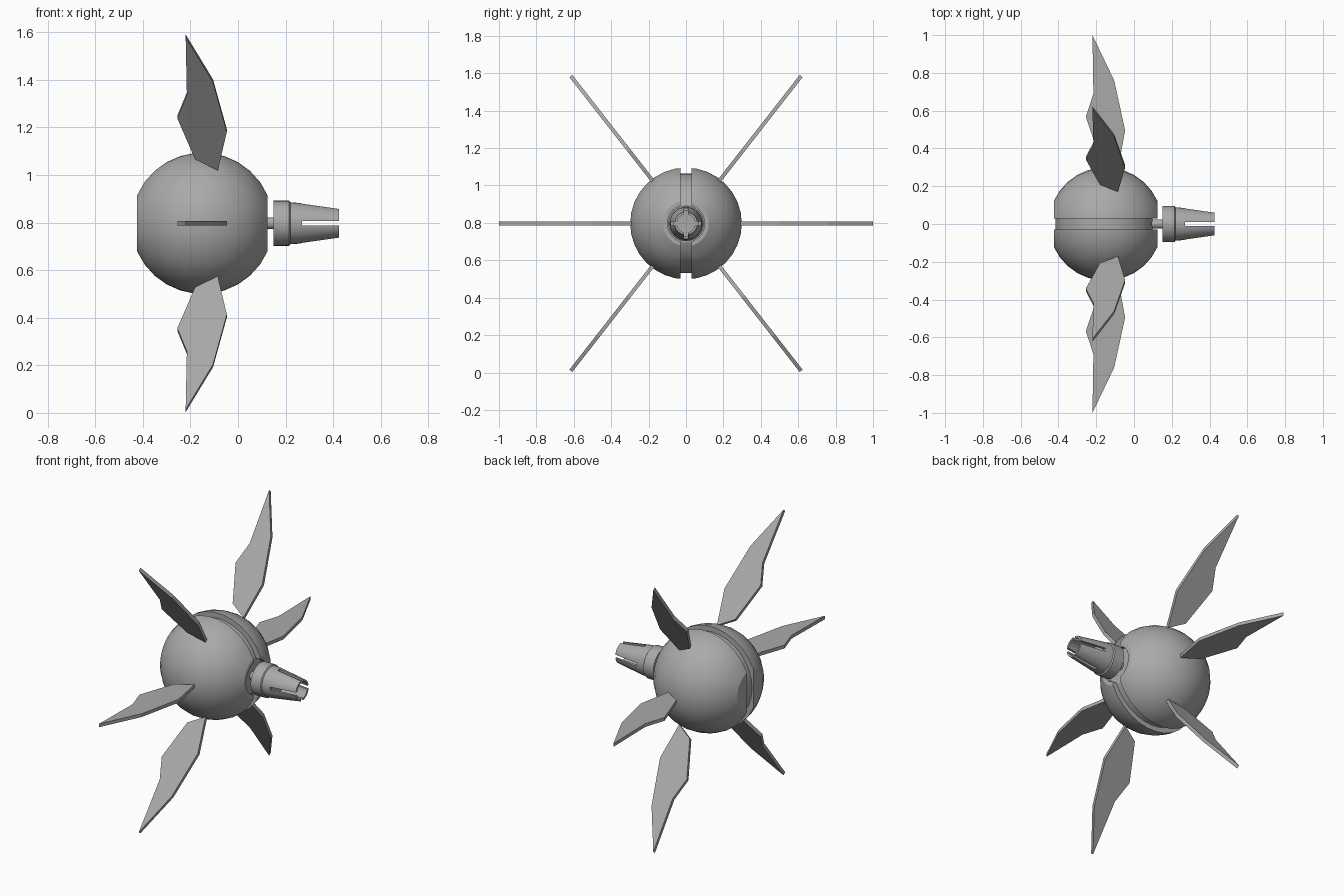
import bpy, bmesh
from math import sin, cos, radians, pi
from mathutils import Matrix, Vector

cube = bpy.data.objects.get("Cube")
if cube:
    bpy.data.objects.remove(cube, do_unlink=True)

grey = bpy.data.materials.new("mid_grey")
grey.use_nodes = True
colour = (0.4, 0.4, 0.4, 1)
grey.diffuse_color = colour
grey.node_tree.nodes["Principled BSDF"].inputs["Base Color"].default_value = colour

AXIS_Z = 0.797
BODY_X = -0.15


def finish(name, bm):
    bmesh.ops.recalc_face_normals(bm, faces=bm.faces)
    mesh = bpy.data.meshes.new(name)
    bm.to_mesh(mesh)
    bm.free()
    mesh.materials.append(grey)
    obj = bpy.data.objects.new(name, mesh)
    bpy.context.collection.objects.link(obj)
    return obj


def lathe(name, profile, centre, steps=32, closed=False, turn=None):
    """Spin (x, radius) points around the x axis."""
    bm = bmesh.new()
    verts = [bm.verts.new((x, 0, r)) for x, r in profile]
    edges = [bm.edges.new(pair) for pair in zip(verts, verts[1:])]
    if closed:
        edges.append(bm.edges.new((verts[-1], verts[0])))
    bmesh.ops.spin(bm, geom=verts + edges, cent=(0, 0, 0), axis=(1, 0, 0),
                   angle=2 * pi, steps=steps)
    bmesh.ops.remove_doubles(bm, verts=bm.verts, dist=1e-5)
    if turn:
        bm.transform(turn)
    bm.transform(Matrix.Translation(centre))
    return finish(name, bm)


def box(name, size, centre):
    bm = bmesh.new()
    bmesh.ops.create_cube(bm, size=1)
    bm.transform(Matrix.Translation(centre) @ Matrix.Diagonal((*size, 1)))
    return finish(name, bm)


def cut(obj, cutter):
    """Subtract the cutter, bake the result and drop the cutter."""
    mod = obj.modifiers.new("cut", 'BOOLEAN')
    mod.operation = 'DIFFERENCE'
    mod.solver = 'EXACT'
    mod.object = cutter
    deps = bpy.context.evaluated_depsgraph_get()
    mesh = bpy.data.meshes.new_from_object(obj.evaluated_get(deps))
    obj.modifiers.clear()
    obj.data = mesh
    bpy.data.objects.remove(cutter, do_unlink=True)


def smooth(obj):
    bpy.ops.object.select_all(action='DESELECT')
    obj.select_set(True)
    bpy.context.view_layer.objects.active = obj
    bpy.ops.object.shade_smooth_by_angle(angle=radians(30))


# Ball body with flat ends, a recess on the nozzle side and a groove around it
arc = [(-0.3 * cos(radians(a)), 0.3 * sin(radians(a))) for a in range(24, 157, 12)]
end = arc[-1][0]
body = lathe("ball_body",
             [(-end, 0)] + arc + [(end, 0.1), (end - 0.03, 0.1), (end - 0.03, 0)],
             (BODY_X, 0, AXIS_Z))
groove = lathe("groove_cutter",
               [(-0.03, 0.266), (0.03, 0.266), (0.03, 0.4), (-0.03, 0.4)],
               (BODY_X, 0, AXIS_Z), closed=True, turn=Matrix.Rotation(pi / 2, 4, 'Z'))
cut(body, groove)
smooth(body)

# Short shaft joining body and nozzle
shaft = lathe("shaft", [(0.085, 0), (0.085, 0.025), (0.16, 0.025), (0.16, 0)],
              (0, 0, AXIS_Z), steps=16)
smooth(shaft)

# Hollow tapered nozzle with a stepped collar and four slots
nozzle = lathe("nozzle",
               [(0.15, 0), (0.15, 0.095), (0.215, 0.095), (0.22, 0.088),
                (0.25, 0.086), (0.425, 0.061), (0.425, 0.049), (0.26, 0.068), (0.26, 0)],
               (0, 0, AXIS_Z))
for size in ((0.2, 0.4, 0.02), (0.2, 0.02, 0.4)):
    cut(nozzle, box("slot_cutter", size, (0.37, 0, AXIS_Z)))
smooth(nozzle)

# Six flat blades radiating around the x axis
outline = [(-0.22, 1.0), (-0.105, 0.76), (-0.047, 0.495), (-0.085, 0.29),
           (-0.18, 0.348), (-0.255, 0.567), (-0.215, 0.69)]
for i, angle in enumerate((0, 52, 128, 180, 232, 308)):
    bm = bmesh.new()
    face = bm.faces.new([bm.verts.new((x, r, -0.01)) for x, r in outline])
    top = bmesh.ops.extrude_face_region(bm, geom=[face])["geom"]
    bmesh.ops.translate(bm, vec=Vector((0, 0, 0.02)),
                        verts=[v for v in top if isinstance(v, bmesh.types.BMVert)])
    bm.transform(Matrix.Translation((0, 0, AXIS_Z)) @ Matrix.Rotation(radians(angle), 4, 'X'))
    finish(f"blade_{i + 1}", bm)
